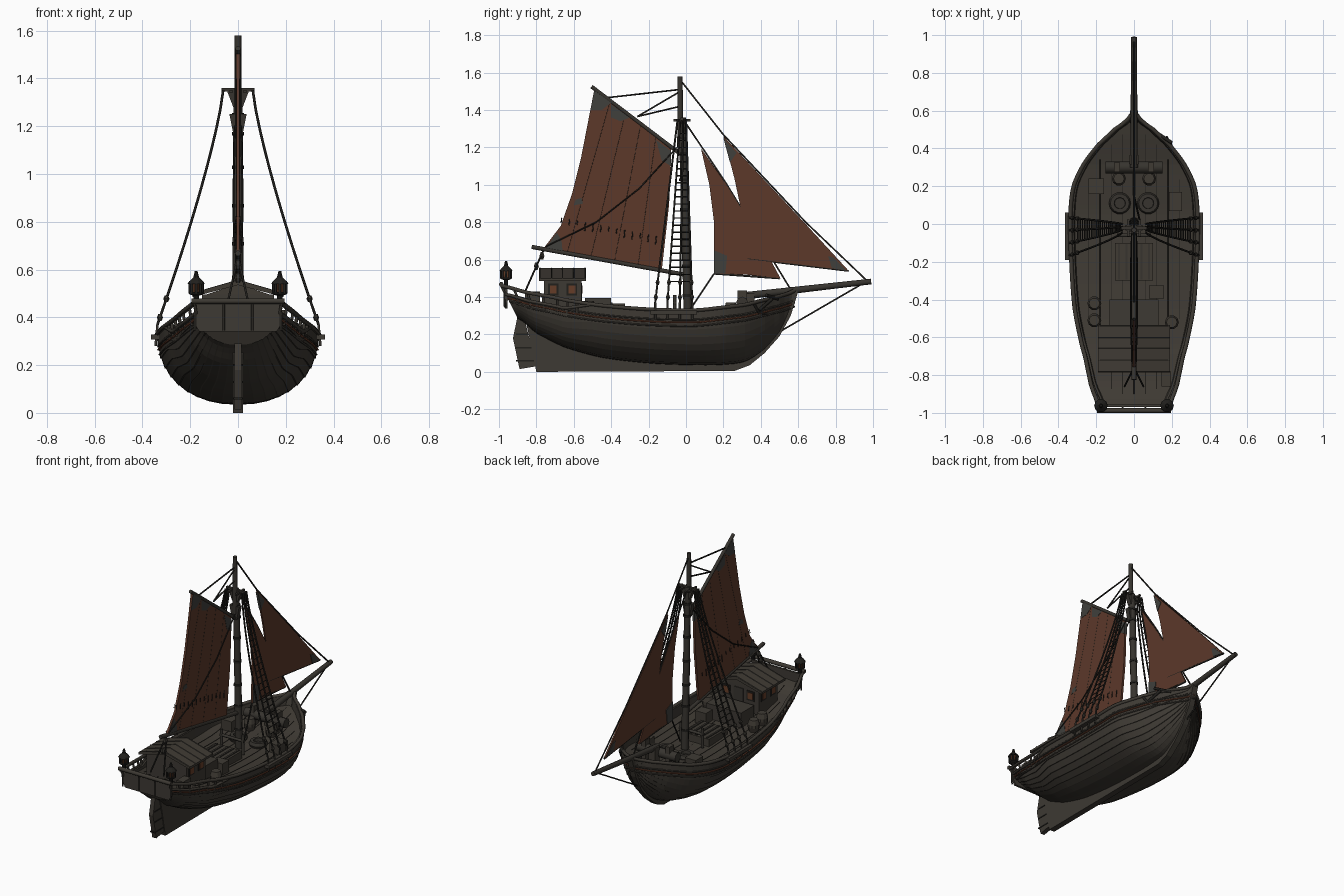
import bpy, bmesh, math, random
from mathutils import Vector

random.seed(4)
if "Cube" in bpy.data.objects:
    bpy.data.objects.remove(bpy.data.objects["Cube"])


def material(name, r, g, b):
    m = bpy.data.materials.new(name)
    m.use_nodes = True
    m.diffuse_color = (r, g, b, 1)
    m.node_tree.nodes["Principled BSDF"].inputs["Base Color"].default_value = (r, g, b, 1)
    return m


HULL = material("hull wood", .047, .041, .033)
DECK = material("deck wood", .05, .043, .034)
DARK = material("tarred rope and seams", .015, .014, .012)
SPAR = material("spar wood", .038, .034, .028)
SAIL = material("russet sailcloth", .106, .04, .023)
PATCH = material("grey patch cloth", .05, .05, .045)
RED = material("rust red trim", .11, .038, .02)
LAMP = material("amber glass", .13, .046, .02)


# Shared builders
def finish(name, bm, mat):
    bmesh.ops.recalc_face_normals(bm, faces=bm.faces)
    me = bpy.data.meshes.new(name)
    bm.to_mesh(me)
    bm.free()
    ob = bpy.data.objects.new(name, me)
    bpy.context.collection.objects.link(ob)
    me.materials.append(mat)
    return ob


def boxes(name, items, mat):
    """items: (centre, size) pairs"""
    bm = bmesh.new()
    for c, s in items:
        for v in bmesh.ops.create_cube(bm, size=1)["verts"]:
            v.co = Vector([v.co[i] * s[i] + c[i] for i in range(3)])
    return finish(name, bm, mat)


def turned(name, spots, profile, mat, sides=10):
    """Revolve (radius, height) profile upright at each spot"""
    bm = bmesh.new()
    for s in spots:
        rings = [[bm.verts.new((s[0] + r * math.cos(k * math.tau / sides),
                                s[1] + r * math.sin(k * math.tau / sides), s[2] + h))
                  for k in range(sides)] for r, h in profile]
        for a, b in zip(rings, rings[1:]):
            for k in range(sides):
                bm.faces.new((a[k - 1], a[k], b[k], b[k - 1]))
        bm.faces.new(rings[0])
        bm.faces.new(rings[-1])
    return finish(name, bm, mat)


def prism(name, pts, thick, mat, axis=0, mid=0):
    """Extrude a 2D outline along x (axis 0, points yz) or y (axis 1, points xz)"""
    bm = bmesh.new()
    def vert(p, d):
        return bm.verts.new((d, p[0], p[1]) if axis == 0 else (p[0], d, p[1]))
    a = [vert(p, mid - thick / 2) for p in pts]
    b = [vert(p, mid + thick / 2) for p in pts]
    bm.faces.new(a)
    bm.faces.new(b)
    for i in range(len(a)):
        bm.faces.new((a[i - 1], a[i], b[i], b[i - 1]))
    return finish(name, bm, mat)


def lines(name, paths, r, mat, res=1):
    """Tubes; a point may carry a fourth value scaling the radius"""
    cu = bpy.data.curves.new(name, "CURVE")
    cu.dimensions = "3D"
    cu.bevel_depth, cu.bevel_resolution, cu.use_fill_caps = r, res, True
    for path in paths:
        sp = cu.splines.new("POLY")
        sp.points.add(len(path) - 1)
        for q, p in zip(sp.points, path):
            q.co = (p[0], p[1], p[2], 1)
            q.radius = p[3] if len(p) > 3 else 1
    cu.materials.append(mat)
    ob = bpy.data.objects.new(name, cu)
    bpy.context.collection.objects.link(ob)
    bpy.ops.object.select_all(action="DESELECT")
    ob.select_set(True)
    bpy.context.view_layer.objects.active = ob
    bpy.ops.object.convert(target="MESH")


def mix(a, b, t):
    return [p + (q - p) * t for p, q in zip(a, b)]


# Hull stations: y, half width, keel z, sheer z
ST = [(-.90, .18, .285, .46), (-.80, .225, .205, .425), (-.65, .272, .13, .385), (-.45, .312, .075, .355),
      (-.2, .33, .045, .335), (.05, .335, .035, .33), (.2, .318, .037, .345), (.32, .262, .055, .36),
      (.42, .185, .12, .385), (.5, .1, .21, .405), (.55, .035, .3, .42), (.58, .012, .37, .435)]


def station(y):
    i = max(k for k in range(len(ST) - 1) if ST[k][0] <= y or k == 0)
    p0, p1, p2, p3 = (ST[min(max(i + k, 0), len(ST) - 1)] for k in (-1, 0, 1, 2))
    t = (y - p1[0]) / (p2[0] - p1[0])
    return [b + (c - a) * t / 2 + (a - 2.5 * b + 2 * c - d / 2) * t * t
            + (1.5 * b - 1.5 * c + d / 2 - a / 2) * t ** 3
            for a, b, c, d in zip(p0[1:], p1[1:], p2[1:], p3[1:])]


def gap(y):
    return .045 * min(1, max(0, (-.5 - y) / .15))


def skin(y, drop, out=0, side=1):
    """Point on the hull a given distance under the sheer"""
    w, zk, zs = station(y)
    f = min(1, max(0, (zs - drop - zk) / (zs - zk)))
    n = 2.2 - .5 * max(0, (y - .2) / .38)
    x = w * (1 - (1 - f) ** n) ** (1 / n) + out
    z = zs - drop
    rake = .5 * min(1, max(0, (-.7 - y) / .2))
    return (side * max(0, x), y - rake * (z - zk), z)


def deck(y):
    return station(y)[2] - .062


# Lapstrake hull with bulwark and deck, one colour for planks and one for deck
N, PL = 56, 10
ys = [-.9 + 1.48 * k / N for k in range(N + 1)]
bm = bmesh.new()
rings = []
for y in ys:
    w, zk, zs = station(y)
    top = zs - gap(y)
    lap = min(.005, w * .06)
    half = [(0, skin(y, zs - zk)[1], zk)]
    for p in range(PL):
        for e in (0, 1):
            a = (p + e) / PL * math.pi / 2
            h = zk + (top - zk) * (1 - math.cos(a) ** .9)
            half.append(skin(y, zs - h, lap * (1 - e) if p else 0))
    inner = min(.018, w * .5)
    half += [skin(y, gap(y), -inner), skin(y, .062, -inner), (0, skin(y, .062)[1], deck(y) + .008)]
    right = [bm.verts.new(v) for v in half]
    left = [bm.verts.new((-v[0], v[1], v[2])) for v in half[1:-1]]
    rings.append(right + left[::-1])
for a, b in zip(rings, rings[1:]):
    for k in range(len(a)):
        f = bm.faces.new((a[k - 1], a[k], b[k], b[k - 1]))
        f.material_index = int(2 * PL + 3 <= k <= 2 * PL + 4)
bm.faces.new(rings[0])
bm.faces.new(rings[-1])
bmesh.ops.remove_doubles(bm, verts=bm.verts, dist=.0002)
finish("hull", bm, HULL).data.materials.append(DECK)

# Strakes, rails and rail posts along both sides
sides = (1, -1)
lines("sheer_rail", [[skin(y, 0, .002, s) for y in ys] for s in sides], .011, HULL)
lines("bulwark_cap", [[skin(y, gap(y), .002, s) for y in ys if y < -.45] for s in sides], .009, HULL)
lines("red_stripe", [[skin(y, .065, .003, s) for y in ys] for s in sides], .005, RED)
lines("rubbing_strake", [[skin(y, d, .002, s) for y in ys] for s in sides for d in (.05, .085)], .005, SPAR)
lines("rail_posts", [[skin(y, gap(y) + .03, .003, s), skin(y, 0, .003, s)]
                     for s in sides for y in ys[:14:2]], .007, HULL)
lines("deck_seams", [[(x, y, deck(y) + .007) for y in ys if station(y)[0] > abs(x) + .06]
                     for x in [k * .06 for k in range(-4, 5)]], .0018, DARK, 0)

# Transom boarding and taffrail
tw = station(-.9)[0]
edge = skin(-.9, 0)
prism("transom_board", [(-tw, .46), (-tw, .37), (-tw * .9, .34), (tw * .9, .34), (tw, .37), (tw, .46)], .014, HULL, 1, -.962)
lines("taffrail", [[(-tw - .015, edge[1], .468), (tw + .015, edge[1], .468)]], .013, HULL)
lines("transom_battens", [[(x, -.972, .465), (x, -.97, .345)] for x in (-.18, -.06, .06, .18)], .005, SPAR)

# Keel, stem and rudder
prism("keel", [(-.8, .0), (.26, .005), (.34, .035), (.42, .1), (.5, .19), (.56, .3), (.6, .43), (.57, .44),
               (.5, .27), (.42, .17), (.3, .08), (-.45, .1), (-.65, .16), (-.86, .29)], .04, HULL)
prism("rudder", [(-.9, .3), (-.86, .27), (-.8, .03), (-.89, .015), (-.925, .18)], .03, HULL)
boxes("rudder_straps", [((0, -.86, z), (.036, .1, .008)) for z in (.06, .13, .2)], DARK)

# Mast, topmast, spars
lines("mast", [[(0, .012, .28), (0, -.02, 1.36, .8)]], .024, SPAR, 2)
lines("topmast", [[(0, -.03, 1.2), (0, -.032, 1.58, .8)]], .017, SPAR, 2)
lines("mast_bands", [[(0, .012 - .03 * (z - .28), z), (0, .012 - .03 * (z - .28), z + .015)]
                     for z in (.4, .56, .7, .86, 1.02, 1.16, 1.24)], .026, DARK, 2)
lines("gaff", [[(0, -.505, 1.525), (0, -.03, 1.165)]], .012, SPAR)
lines("boom", [[(0, -.825, .668), (0, .02, .515)]], .013, SPAR)
lines("bowsprit", [[(0, .3, .405), (0, .99, .483, .75)]], .02, SPAR, 2)
prism("crosstree_bracket", [(-.02, 1.28), (.02, 1.28), (.045, 1.345), (-.045, 1.345)], .03, SPAR, 1, -.02)
prism("gaff_jaw", [(-.018, 1.16), (.018, 1.16), (.036, 1.25), (-.036, 1.25)], .03, SPAR, 1, -.025)
boxes("crosstree", [((0, -.022, 1.352), (.14, .016, .014))]
      + [((s * .03, -.022, 1.345), (.012, .09, .012)) for s in sides], SPAR)

# Sails with corner patches, seams and reef points
prism("main_sail", [(-.76, .662), (-.67, .78), (-.61, .95), (-.56, 1.15), (-.49, 1.51), (-.08, 1.19), (-.09, .9),
                    (-.13, .54)], .014, SAIL)
prism("stay_sail", [(.15, .525), (.32, .52), (.505, .5), (.36, .77), (.21, 1.01), (.08, 1.195), (.125, 1.0), (.15, .8)],
      .01, SAIL)
prism("jib_sail", [(.33, .605), (.6, .575), (.87, .54), (.64, .79), (.42, 1.025), (.2, 1.26), (.26, 1.03), (.3, .84)],
      .01, SAIL)
for i, pts in enumerate([[(-.51, 1.4), (-.49, 1.505), (-.4, 1.44), (-.45, 1.4)],
                         [(-.16, 1.24), (-.08, 1.18), (-.08, 1.1), (-.13, 1.13)],
                         [(-.75, .66), (-.69, .745), (-.665, .7), (-.66, .645)],
                         [(-.4, 1.43), (-.3, 1.36), (-.35, 1.34), (-.4, 1.36)],
                         [(.15, .525), (.21, .525), (.22, .62), (.15, .65)],
                         [(.86, .54), (.78, .555), (.76, .62), (.79, .61)],
                         [(.2, 1.25), (.27, 1.17), (.235, 1.12)],
                         [(-.6, .89), (-.55, .9), (-.56, .93), (-.59, .92)]]):
    prism("sail_patch_%d" % (i + 1), pts, .017, PATCH)
foot, head = ((-.76, .665), (-.13, .545)), ((-.49, 1.5), (-.08, 1.19))
lines("sail_seams", [[(s * .0065, *mix(mix(*foot, t), mix(*head, t), h)) for h in (0, 1)]
                     for s in sides for t in (.2, .4, .6, .8)], .0015, DARK, 0)
reefs = []
a, b = mix(foot[0], head[0], .2), mix(foot[1], head[1], .27)
for k in range(1, 14):
    p = mix(a, b, k / 14)
    reefs += [[(s * .008, *p), (s * .009, p[0] - .004, p[1] - random.uniform(.02, .05))] for s in sides]
lines("reef_points", reefs, .003, DARK, 0)
lines("sail_edges", [[(0, -.76, .655), (0, -.13, .54)], [(0, .15, .525), (0, .5, .5)],
                     [(0, .33, .605), (0, .87, .54)]], .006, DARK)

# Stays, halyards and sheets
lines("stays", [[(0, -.03, 1.56), (0, .2, 1.268), (0, .64, .8), (0, .97, .485)],
                [(0, -.015, 1.35), (0, .21, 1.015), (0, .56, .44)], [(0, .51, .22), (0, .95, .475)],
                [(0, -.03, 1.51), (0, -.43, 1.465)], [(0, -.03, 1.5), (0, -.26, 1.365)],
                [(0, -.03, 1.42), (0, -.26, 1.365)], [(0, .15, .525), (.03, .02, .33)]], .005, DARK)
lines("topping_lifts", [[(s * .012, -.05, 1.2), (s * .018, -.25, .98), (s * .018, -.48, .8), (s * .01, -.75, .67)]
                        for s in sides], .004, DARK)
lines("main_sheet", [[(0, -.76, .655), (s * .05, -.86, .43)] for s in sides], .005, DARK)
turned("sheet_blocks", [(0, -.77, .6), (0, -.8, .545)], [(.008, 0), (.015, .02), (.008, .04)], SPAR, 6)


# Shrouds, ratlines, deadeyes and channel boards
def shroud(s, k, t):
    x = .062 + .275 * t ** 1.25
    return (s * x, mix([-.045 + k * .015], [-.165 + k * .066], t)[0], 1.35 - t * .98)


lines("shrouds", [[shroud(s, k, t / 12) for t in range(13)] for s in sides for k in range(4)], .0055, DARK)
lines("ratlines", [[shroud(s, 1, t / 26), shroud(s, 3, t / 26)] for s in sides for t in range(2, 24)], .0035, DARK, 0)
turned("deadeyes", [shroud(s, k, t) for s in sides for k in range(4) for t in (.89, .97)],
       [(.007, -.014), (.013, 0), (.007, .014)], SPAR, 6)
boxes("channel_boards", [((s * .343, -.065, .318), (.044, .25, .022)) for s in sides], HULL)
lines("chain_plates", [[shroud(s, k, 1), (s * .345, -.165 + k * .066, .28)] for s in sides for k in range(4)], .006, SPAR)

# Stern cabin with pitched roof, windows and low front step
boxes("cabin", [((0, -.66, .41), (.3, .2, .17)), ((0, -.47, .345), (.26, .14, .1))], HULL)
prism("cabin_roof", [(-.19, .485), (-.19, .5), (0, .555), (.19, .5), (.19, .485), (0, .535)], .25, DECK, 1, -.66)
prism("cabin_gable", [(-.15, .49), (0, .54), (.15, .49)], .2, DECK, 1, -.66)
lines("roof_battens", [[(-.19, y, .5), (0, y, .555), (.19, y, .5)] for y in (-.78, -.72, -.66, -.6, -.54)], .003, SPAR)
boxes("window_frames", [((s * .151, y, .44), (.006, .056, .065)) for s in sides for y in (-.71, -.61)]
      + [((x, -.559, .44), (.056, .006, .065)) for x in (-.09, .09)], DARK)
boxes("cabin_windows", [((s * .153, y, .44), (.008, .036, .042)) for s in sides for y in (-.71, -.61)]
      + [((x, -.557, .44), (.036, .008, .042)) for x in (-.09, .09)], LAMP)
boxes("cabin_door", [((0, -.558, .425), (.07, .006, .1))], SPAR)

# Stern lanterns
spots = [(s * .175, -.962, .465) for s in sides]
turned("lantern_frames", spots, [(.012, 0), (.012, .025), (.03, .032), (.03, .04)], DARK)
turned("lantern_glass", spots, [(.02, .038), (.024, .078)], LAMP)
lines("lantern_bars", [[(p[0] + .026 * math.cos(a), p[1] + .026 * math.sin(a), p[2] + h) for h in (.035, .08)]
                       for p in spots for a in [k * math.tau / 8 for k in range(8)]], .006, DARK)
turned("lantern_caps", spots, [(.036, .075), (.03, .085), (.012, .102), (.006, .128)], DARK)

# Deck gear: hatch, crates, barrels, rope coils, windlass
boxes("hatch", [((0, -.2, .295), (.2, .2, .06))], DECK)
boxes("hatch_slats", [((x, -.2, .327), (.012, .19, .008)) for x in (-.08, -.04, 0, .04, .08)], SPAR)
boxes("crates", [((-.2, .2, .315), (.08, .08, .07)), ((.22, .12, .305), (.07, .1, .06)),
                 ((.12, -.36, .325), (.08, .07, .08)), ((.17, -.82, .4), (.05, .08, .06))], DECK)
cask = [(.028, 0), (.037, .03), (.037, .05), (.028, .08)]
turned("barrels", [(-.21, -.42, .29), (-.21, -.51, .3), (.2, -.52, .3), (.08, .24, .29), (-.08, .24, .29)], cask, DECK)
turned("rope_coils", [(s * .075, .11, .275) for s in sides], [(.052, 0), (.058, .015), (.05, .035), (.03, .035), (.028, .015)], SPAR, 14)
lines("windlass_drum", [[(-.15, .3, .37), (.15, .3, .37)]], .032, SPAR, 2)
boxes("windlass_posts", [((s * .09, .3, .36), (.03, .05, .15)) for s in sides]
      + [((0, .34, .36), (.05, .05, .12))], DECK)
lines("pin_rail", [[(-.09, -.06, .37), (.09, -.06, .37)]] + [[(s * .08, -.06, .28), (s * .08, -.06, .41)] for s in sides], .01, SPAR)

# Anchor hung on the left bow
lines("anchor", [[(.17, .46, .39), (.21, .39, .33)], [(.16, .43, .31), (.21, .385, .32), (.235, .36, .37)],
                 [(.11, .49, .39), (.2, .43, .41)]], .009, DARK)
